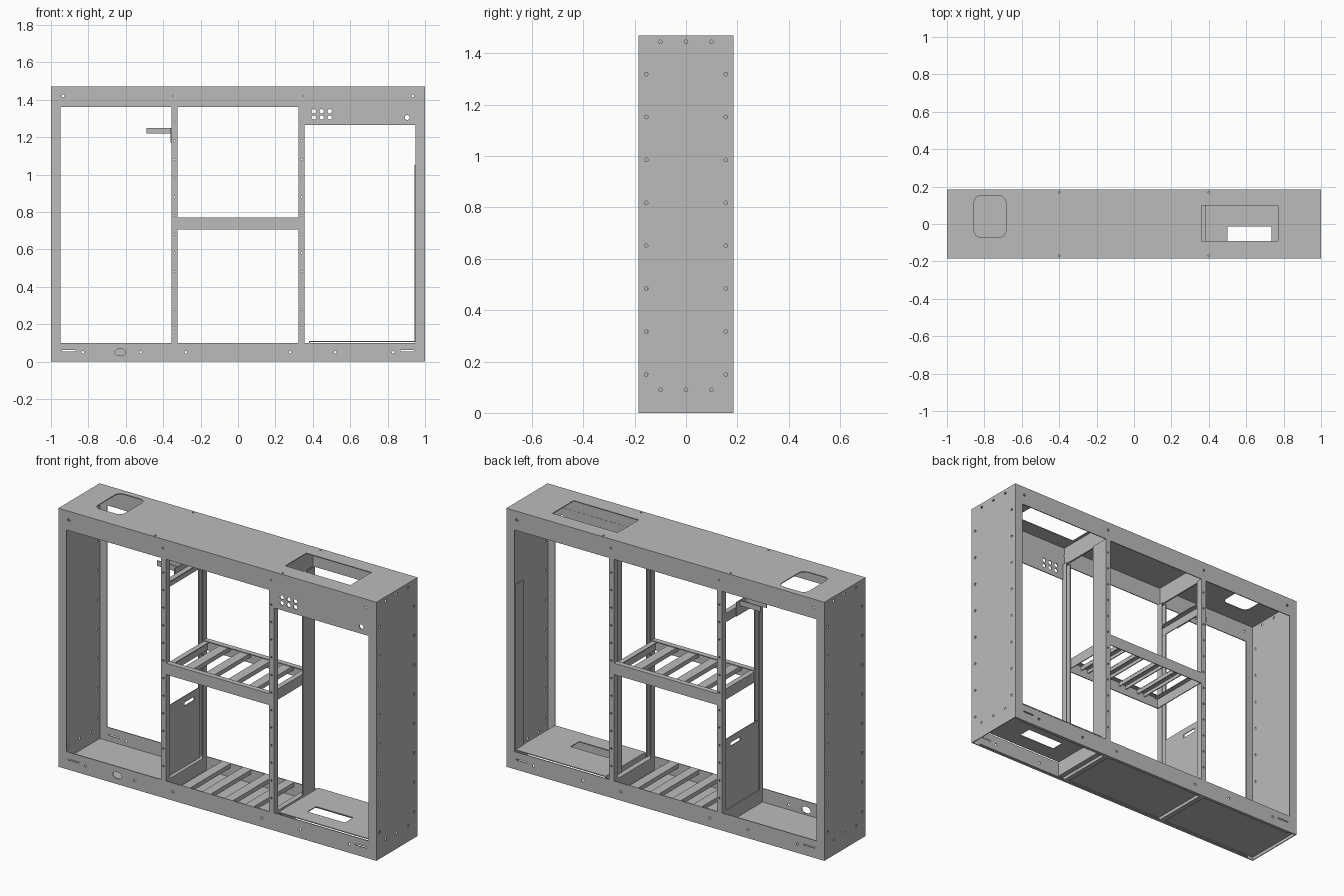
import bpy, bmesh, math
from mathutils import Matrix, Vector

cube = bpy.data.objects.get("Cube")
if cube:
    bpy.data.objects.remove(cube, do_unlink=True)

steel = bpy.data.materials.new("grey_steel")
steel.use_nodes = True
GREY = (0.5, 0.5, 0.5, 1)
steel.diffuse_color = GREY
steel.node_tree.nodes["Principled BSDF"].inputs["Base Color"].default_value = GREY

T = 0.005            # sheet thickness
D = 0.185            # half depth
H = 1.47             # height
RAIL, HEAD = 0.1, 1.36   # top of base rail, bottom of head rail
POST = 0.34          # divider position


def add_box(bm, x0, x1, y0, y1, z0, z1):
    size = Vector((x1 - x0, y1 - y0, z1 - z0))
    mid = Vector((x0 + x1, y0 + y1, z0 + z1)) / 2
    bmesh.ops.create_cube(bm, size=1, matrix=Matrix.Translation(mid) @ Matrix.Diagonal(size).to_4x4())


def add_hole(bm, centre, radius, axis, stretch=1):
    turn = {"X": Matrix.Rotation(math.pi / 2, 4, "Y"),
            "Y": Matrix.Rotation(math.pi / 2, 4, "X"),
            "Z": Matrix.Identity(4)}[axis]
    scale = Matrix.Diagonal((stretch, 1, 1, 1))
    bmesh.ops.create_cone(bm, cap_ends=True, segments=16, radius1=radius, radius2=radius,
                          depth=0.04, matrix=Matrix.Translation(centre) @ scale @ turn)


def finish(name, bm):
    mesh = bpy.data.meshes.new(name)
    bm.to_mesh(mesh)
    bm.free()
    mesh.materials.append(steel)
    ob = bpy.data.objects.new(name, mesh)
    bpy.context.collection.objects.link(ob)
    return ob


def part(name, *boxes):
    bm = bmesh.new()
    for b in boxes:
        add_box(bm, *b)
    return finish(name, bm)


def cut(ob, bm, rounding=0):
    cutter = finish(ob.name + "_cutter", bm)
    cutter.hide_render = True
    cutter.hide_set(True)
    cutter.display_type = "WIRE"
    mod = ob.modifiers.new("openings", "BOOLEAN")
    mod.object, mod.solver = cutter, "EXACT"
    # bake the openings and drop the cutter
    graph = bpy.context.evaluated_depsgraph_get()
    mesh = bpy.data.meshes.new_from_object(ob.evaluated_get(graph))
    ob.modifiers.clear()
    ob.data = mesh
    bpy.data.objects.remove(cutter, do_unlink=True)


# side panels with bolt holes and front and back flanges
for side, s in (("left", 1), ("right", -1)):
    xs = sorted((s, s * (1 - T)))
    panel = part(side + "_side_panel", (*xs, -D, D, 0, H - T))
    bm = bmesh.new()
    for y in (-0.155, 0.155):
        for i in range(8):
            add_hole(bm, (s, y, 0.15 + i * 0.167), 0.007, "X")
    for y in (-0.1, 0, 0.1):
        for z in (0.09, 1.445):
            add_hole(bm, (s, y, z), 0.007, "X")
    cut(panel, bm)
    fx = sorted((s * (1 - T), s * 0.95))
    for face, f in (("front", -1), ("back", 1)):
        part(f"{side}_{face}_flange", (*fx, *sorted((f * D, f * (D - T))), 0, HEAD))

# top sheet with a rounded opening and a rectangular one
top = part("top_sheet", (-1, 1, -D, D, H - T, H))
bm = bmesh.new()
add_box(bm, 0.36, 0.77, -0.09, 0.10, H - 0.02, H + 0.02)
add_box(bm, -0.855, -0.685, -0.07, 0.15, H - 0.02, H + 0.02)
corners = [e for e in bm.edges
           if abs(e.verts[0].co.z - e.verts[1].co.z) > 0.01 and e.verts[0].co.x < 0]
bmesh.ops.bevel(bm, geom=corners, offset=0.035, segments=5, affect="EDGES", profile=0.5)
for x in (-0.4, 0.4):
    for y in (-0.17, 0.17):
        add_hole(bm, (x, y, H), 0.005, "Z")
cut(top, bm)

# head and base rails, front and back
for face, f in (("front", -1), ("back", 1)):
    ys = sorted((f * D, f * (D - T)))
    head = part(face + "_head_rail", (-1, 1, *ys, HEAD, H - T))
    bm = bmesh.new()
    for x in (-0.935, -POST, POST, 0.935):
        add_hole(bm, (x, f * D, 1.42), 0.007, "Y")
    cut(head, bm)
    base = part(face + "_base_rail", (-0.95, 0.95, *ys, 0, RAIL))
    bm = bmesh.new()
    for x in (-0.83, -0.52, -0.28, 0.28, 0.52, 0.83):
        add_hole(bm, (x, f * D, 0.05), 0.007, "Y")
    for x in (-0.905, 0.905):
        add_box(bm, x - 0.035, x + 0.035, f * D - 0.02, f * D + 0.02, 0.055, 0.061)
    if f < 0:
        add_hole(bm, (-0.63, f * D, 0.05), 0.019, "Y", 1.5)
    cut(base, bm)
    part(face + "_base_lip", (-0.95, 0.95, *sorted((f * (D - T), f * (D - 0.018))), 0, T))

# cross plates between the rails
IN = D - T
for s in (-1, 1):
    x = s * POST
    name = "left" if s > 0 else "right"
    part(name + "_head_cross_plate", (x - T, x + T, -IN, IN, HEAD, H - T))
    part(name + "_base_cross_bar", (x - 0.015, x + 0.015, -IN, IN, 0, RAIL))

# floors: low sheet in two bays, raised sheet with an opening in the third
part("low_floor", (-1 + T, 0.38, -IN, IN, 0.018, 0.023))
raised = part("raised_floor", (0.385, 0.95, -IN, IN, 0.105, 0.11))
bm = bmesh.new()
add_box(bm, 0.5, 0.735, -0.09, -0.013, 0.09, 0.13)
cut(raised, bm)
part("raised_floor_skirt", (0.38, 0.385, -IN, IN, 0.018, 0.11))

# divider posts as channels
for s, side in ((1, "left"), (-1, "right")):
    for f, face in ((-1, "front"), (1, "back")):
        x, w = s * POST, 0.016
        deep = 0.11 if (s > 0 and f > 0) else 0.035
        skin = sorted((f * D, f * (D - T)))
        web = sorted((f * (D - T), f * (D - deep)))
        lip = sorted((f * (D - T), f * (D - 0.035)))
        post = part(f"{side}_{face}_post",
                    (x - w, x + w, *skin, RAIL, HEAD))
        bm = bmesh.new()
        for i in range(12):
            add_hole(bm, (x, f * D, 0.18 + i * 0.1), 0.005, "Y")
        cut(post, bm)
        outer = sorted((x + s * w, x + s * (w - T)))
        inner = sorted((x - s * w, x - s * (w - T)))
        part(f"{side}_{face}_post_web", (*outer, *web, RAIL, HEAD))
        part(f"{side}_{face}_post_lip", (*inner, *lip, RAIL, HEAD))

# slatted racks: the open shelf and the base
slats = [-0.2, -0.07, 0.07, 0.2]
W = POST - 0.016
for name, z in (("shelf", 0.765), ("base", 0.1)):
    part(name + "_slats", *[(x - 0.027, x + 0.027, -IN, IN, z - T, z) for x in slats])
    part(name + "_slat_lips", *[(x + e - T / 2, x + e + T / 2, -IN, IN, z - 0.025, z - T)
                                for x in slats for e in (-0.024, 0.024)])
for f, face in ((-1, "front"), (1, "back")):
    part(f"shelf_{face}_rail", (-W, W, *sorted((f * D, f * (D - T))), 0.705, 0.77),
         (-W, W, *sorted((f * (D - T), f * (D - 0.03))), 0.765, 0.77))
for s, side in ((1, "left"), (-1, "right")):
    part(f"shelf_{side}_rail", (*sorted((s * W, s * (W - T))), -IN, IN, 0.705, 0.765),
         (*sorted((s * (W - T), s * (W - 0.03))), -IN, IN, 0.76, 0.765))

# lower divider panel with a slot
divider = part("divider_panel", (-0.35, -0.345, -0.15, 0.15, 0.023, 0.5))
bm = bmesh.new()
add_box(bm, -0.37, -0.33, 0.01, 0.1, 0.445, 0.465)
cut(divider, bm)

# upper divider rail and small bracket
part("divider_upper_rail", (-0.355, -0.35, -IN, IN, 1.17, 1.22),
     (-0.35, -0.325, -IN, IN, 1.215, 1.22))
part("bracket", (-0.49, -0.355, -0.03, -0.025, 1.22, 1.25),
     (-0.49, -0.355, 0.025, 0.03, 1.22, 1.25),
     (-0.375, -0.355, -0.03, 0.03, 1.22, 1.225),
     (-0.36, -0.355, -0.06, 0.06, 1.17, 1.25))

# vented panel under the head rail
vent = part("vent_panel", (0.356, 0.95, -D + 0.001, -D + 0.006, 1.265, HEAD))
bm = bmesh.new()
for x in (0.405, 0.447, 0.49):
    for z in (1.305, 1.338):
        add_hole(bm, (x, -D, z), 0.012, "Y")
add_hole(bm, (0.905, -D, 1.305), 0.013, "Y")
cut(vent, bm)

# cable cover inside the left side
part("cable_cover", (0.945, 0.95, 0.11, IN, 0.11, 1.05))
